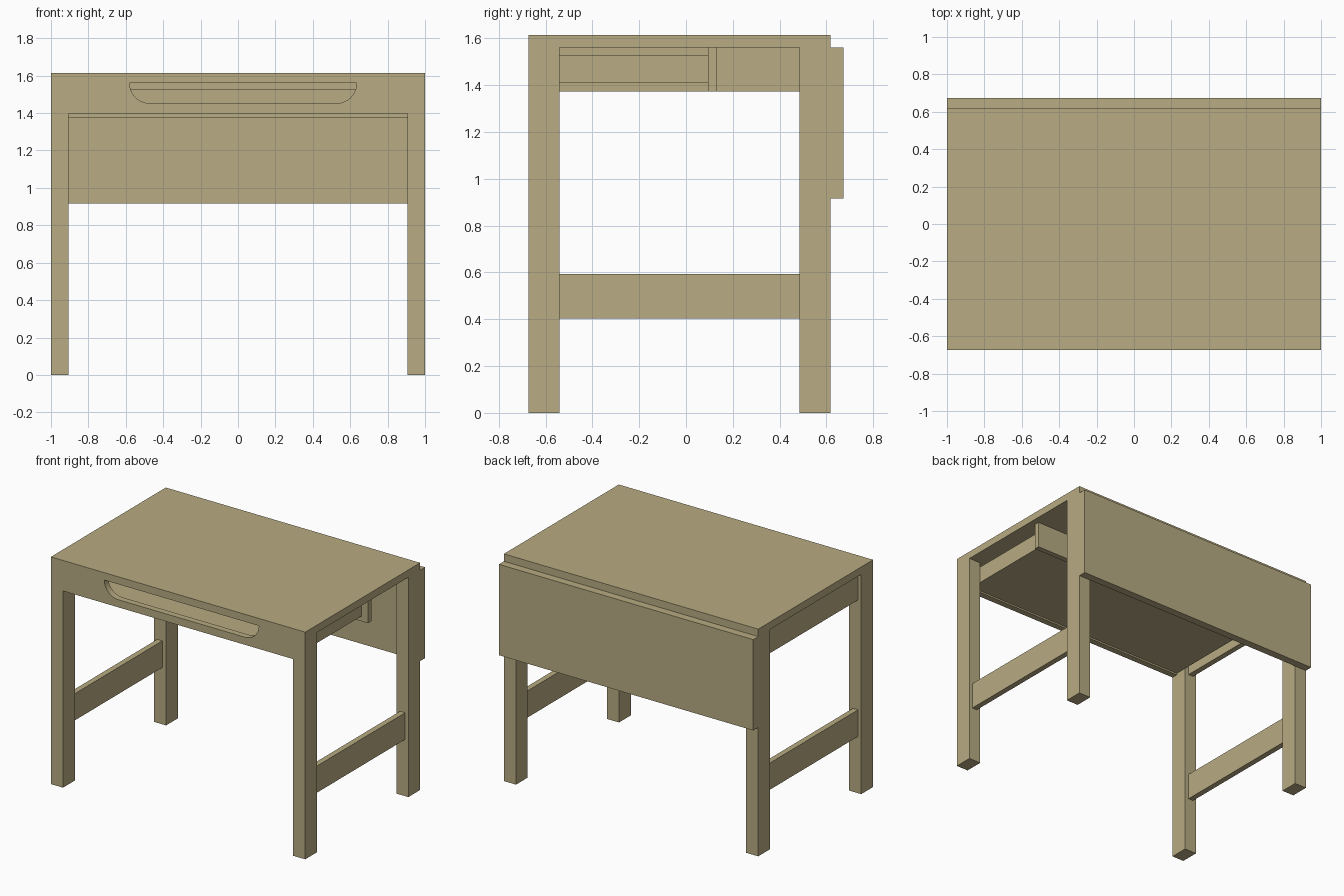
import bpy, bmesh
from math import sin, cos, pi

if "Cube" in bpy.data.objects:
    bpy.data.objects.remove(bpy.data.objects["Cube"])

wood = bpy.data.materials.new("tan_wood")
wood.use_nodes = True
COLOR = (0.48, 0.41, 0.225, 1)
wood.diffuse_color = COLOR
wood.node_tree.nodes["Principled BSDF"].inputs["Base Color"].default_value = COLOR


def finish(name, bm):
    bmesh.ops.recalc_face_normals(bm, faces=bm.faces)
    mesh = bpy.data.meshes.new(name)
    bm.to_mesh(mesh)
    bm.free()
    mesh.materials.append(wood)
    obj = bpy.data.objects.new(name, mesh)
    bpy.context.collection.objects.link(obj)
    return obj


def board(name, x, y, z):
    """Box given by its (min, max) range along each axis."""
    bm = bmesh.new()
    bmesh.ops.create_cube(bm, size=1)
    for v in bm.verts:
        for i, (lo, hi) in enumerate((x, y, z)):
            v.co[i] = hi if v.co[i] > 0 else lo
    return finish(name, bm)


TOP, UNDER = 1.615, 1.562
FRONT, BACK = -0.673, 0.617
LEG_IN = 0.905                       # inner face of the legs
FRONT_IN, BACK_IN = -0.54, 0.485     # where the side rails meet the legs
RAIL_Z = 1.373                       # underside of the upper rail and divider
TRAY_Z, TRAY_TOP, TRAY_BACK = 1.41, 1.53, 0.095
BOARD = 0.035

# Table top and hanging back panel
board("table_top", (-1, 1), (FRONT, BACK), (UNDER, TOP))
board("back_panel", (-1, 1), (BACK, 0.673), (0.916, UNDER))

# Legs and lower side rails
for side, s in (("left", 1), ("right", -1)):
    leg_x = sorted((s * LEG_IN, s))
    rail_x = sorted((s * 0.935, s * 0.975))
    board(f"front_leg_{side}", leg_x, (FRONT, FRONT_IN), (0, UNDER))
    board(f"back_leg_{side}", leg_x, (BACK_IN, BACK), (0, UNDER))
    board(f"lower_rail_{side}", rail_x, (FRONT_IN, BACK_IN), (0.403, 0.593))

# Upper rail, on one side only
board("upper_rail_right", (-0.975, -0.935), (FRONT_IN, BACK_IN), (RAIL_Z, UNDER))

# Front apron with a rounded hand opening under the top
APRON_IN = FRONT + 0.045
left, right, radius = -0.58, 0.635, 0.11
steps = [i * pi / 2 / 10 for i in range(11)]
outline = [(-LEG_IN, UNDER), (-LEG_IN, 1.398), (LEG_IN, 1.398), (LEG_IN, UNDER)]
outline += [(right - radius + radius * cos(a), UNDER - radius * sin(a)) for a in steps]
outline += [(left + radius - radius * cos(a), UNDER - radius * sin(a)) for a in reversed(steps)]
bm = bmesh.new()
face = bm.faces.new([bm.verts.new((x, FRONT, z)) for x, z in outline])
extruded = bmesh.ops.extrude_face_region(bm, geom=[face])["geom"]
for v in extruded:
    if isinstance(v, bmesh.types.BMVert):
        v.co.y = APRON_IN
finish("front_apron", bm)

# Open tray behind the apron, closed off by a deeper divider
floor_top = TRAY_Z + BOARD
board("tray_floor", (-LEG_IN, LEG_IN), (APRON_IN, TRAY_BACK), (TRAY_Z, floor_top))
board("tray_back", (-LEG_IN, LEG_IN), (TRAY_BACK - BOARD, TRAY_BACK), (floor_top, TRAY_TOP))
for side, s in (("left", 1), ("right", -1)):
    board(f"tray_side_{side}", sorted((s * (LEG_IN - BOARD), s * LEG_IN)),
          (APRON_IN, TRAY_BACK - BOARD), (floor_top, TRAY_TOP))
board("tray_divider", (-0.935, 0.955), (TRAY_BACK, 0.133), (RAIL_Z, UNDER))
